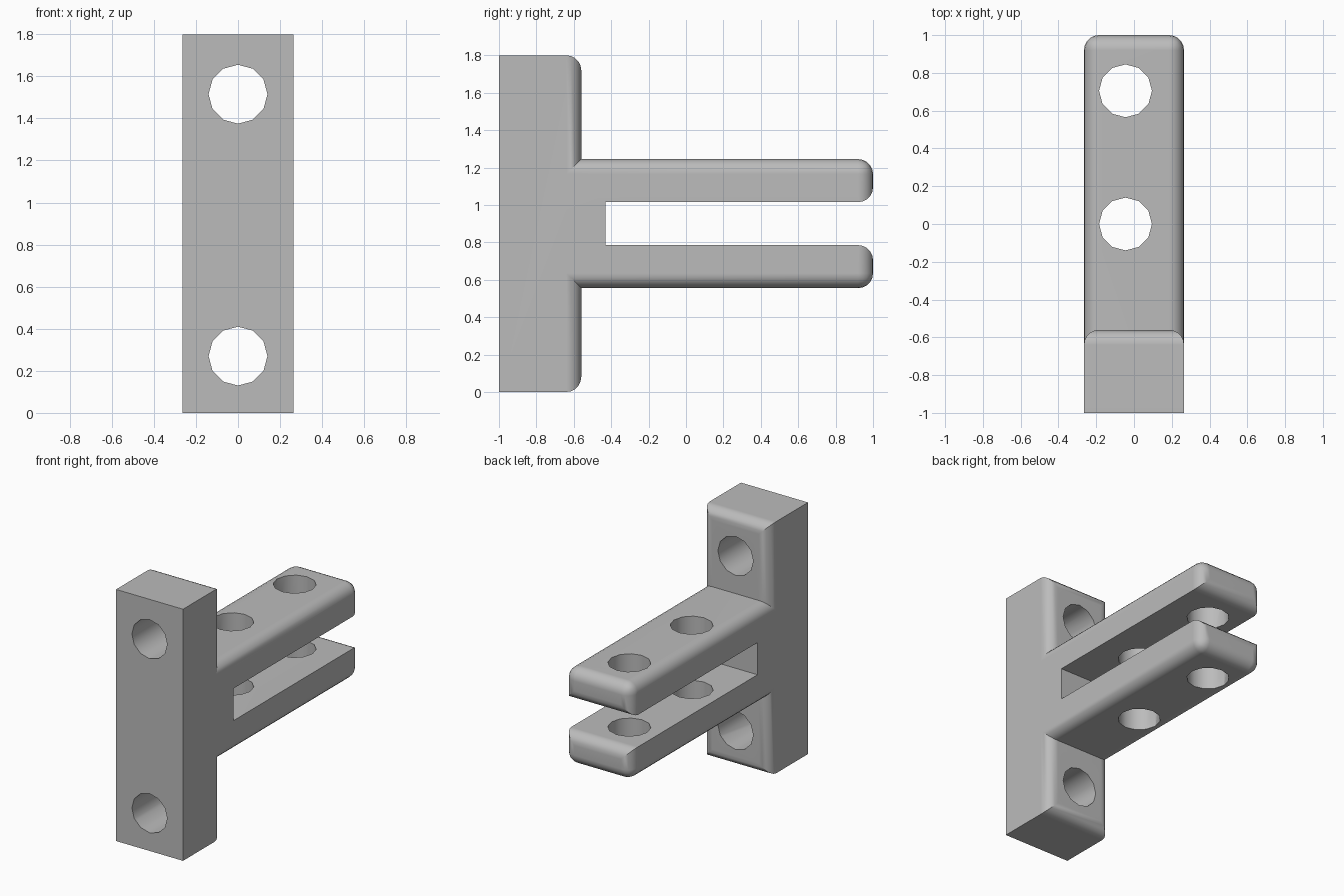
import bpy, bmesh
from math import pi
from mathutils import Matrix

cube = bpy.data.objects.get("Cube")
if cube:
    bpy.data.objects.remove(cube, do_unlink=True)

HALF_W, TOP = 0.265, 1.8          # half width and height of the plate
PLATE_Y, SLOT_Y = -0.56, -0.43    # plate back face, slot floor
LOW, HIGH = 0.555, 1.245          # outer faces of the two prongs
SLOT_LOW, SLOT_HIGH = 0.785, 1.015
ROUND = 0.08

grey = bpy.data.materials.new("plain_grey")
grey.use_nodes = True
colour = (0.5, 0.5, 0.5, 1)
grey.diffuse_color = colour
grey.node_tree.nodes["Principled BSDF"].inputs["Base Color"].default_value = colour


def make_object(name, bm):
    mesh = bpy.data.meshes.new(name)
    bm.to_mesh(mesh)
    bm.free()
    mesh.materials.append(grey)
    obj = bpy.data.objects.new(name, mesh)
    bpy.context.collection.objects.link(obj)
    return obj


# Side profile (y, z) of plate and forked arm, extruded across the width
profile = [(-1, 0), (PLATE_Y, 0), (PLATE_Y, LOW), (1, LOW), (1, SLOT_LOW),
           (SLOT_Y, SLOT_LOW), (SLOT_Y, SLOT_HIGH), (1, SLOT_HIGH),
           (1, HIGH), (PLATE_Y, HIGH), (PLATE_Y, TOP), (-1, TOP)]
bm = bmesh.new()
face = bm.faces.new([bm.verts.new((-HALF_W, y, z)) for y, z in profile])
ext = bmesh.ops.extrude_face_region(bm, geom=[face])["geom"]
bmesh.ops.translate(bm, vec=(2 * HALF_W, 0, 0),
                    verts=[v for v in ext if isinstance(v, bmesh.types.BMVert)])
bmesh.ops.recalc_face_normals(bm, faces=bm.faces)


def is_rounded(edge):
    a, b = (v.co for v in edge.verts)
    if min(a.y, b.y) < -0.9:
        return False
    if abs(a.x - b.x) > 0.1:      # edges across the width: plate ends and prong tips
        return a.y > 0.9 or a.z < 0.1 or a.z > TOP - 0.1
    in_slot = all(SLOT_LOW - 0.01 < v.z < SLOT_HIGH + 0.01 for v in (a, b))
    return not in_slot            # outer side edges, slot edges stay sharp


bmesh.ops.bevel(bm, geom=[e for e in bm.edges if is_rounded(e)], offset=ROUND,
                offset_type='OFFSET', segments=5, profile=0.5,
                affect='EDGES', clamp_overlap=True)
bracket = make_object("forked_bracket", bm)

# Bolt holes: two through the plate, two through both prongs
holes = bmesh.new()


def add_hole(location, depth, turn):
    bmesh.ops.create_cone(holes, cap_ends=True, segments=12, radius1=0.14,
                          radius2=0.14, depth=depth,
                          matrix=Matrix.Translation(location) @ Matrix.Rotation(turn, 4, 'X'))


for z in (0.27, 1.515):
    add_hole((0, -0.8, z), 0.8, pi / 2)
for y in (0.0, 0.705):
    add_hole((-0.045, y, 0.9), 1.2, 0)
cutter = make_object("hole_cutter", holes)
cutter.hide_render = True

cut = bracket.modifiers.new("holes", 'BOOLEAN')
cut.operation = 'DIFFERENCE'
cut.solver = 'EXACT'
cut.object = cutter
bpy.ops.object.select_all(action='DESELECT')
bracket.select_set(True)
bpy.context.view_layer.objects.active = bracket
bpy.ops.object.modifier_apply(modifier=cut.name)
bpy.data.objects.remove(cutter, do_unlink=True)

# Smooth rounds with flat main faces
bpy.ops.object.shade_smooth_by_angle(angle=pi / 5)
weighted = bracket.modifiers.new("flat_face_normals", 'WEIGHTED_NORMAL')
weighted.keep_sharp = True
